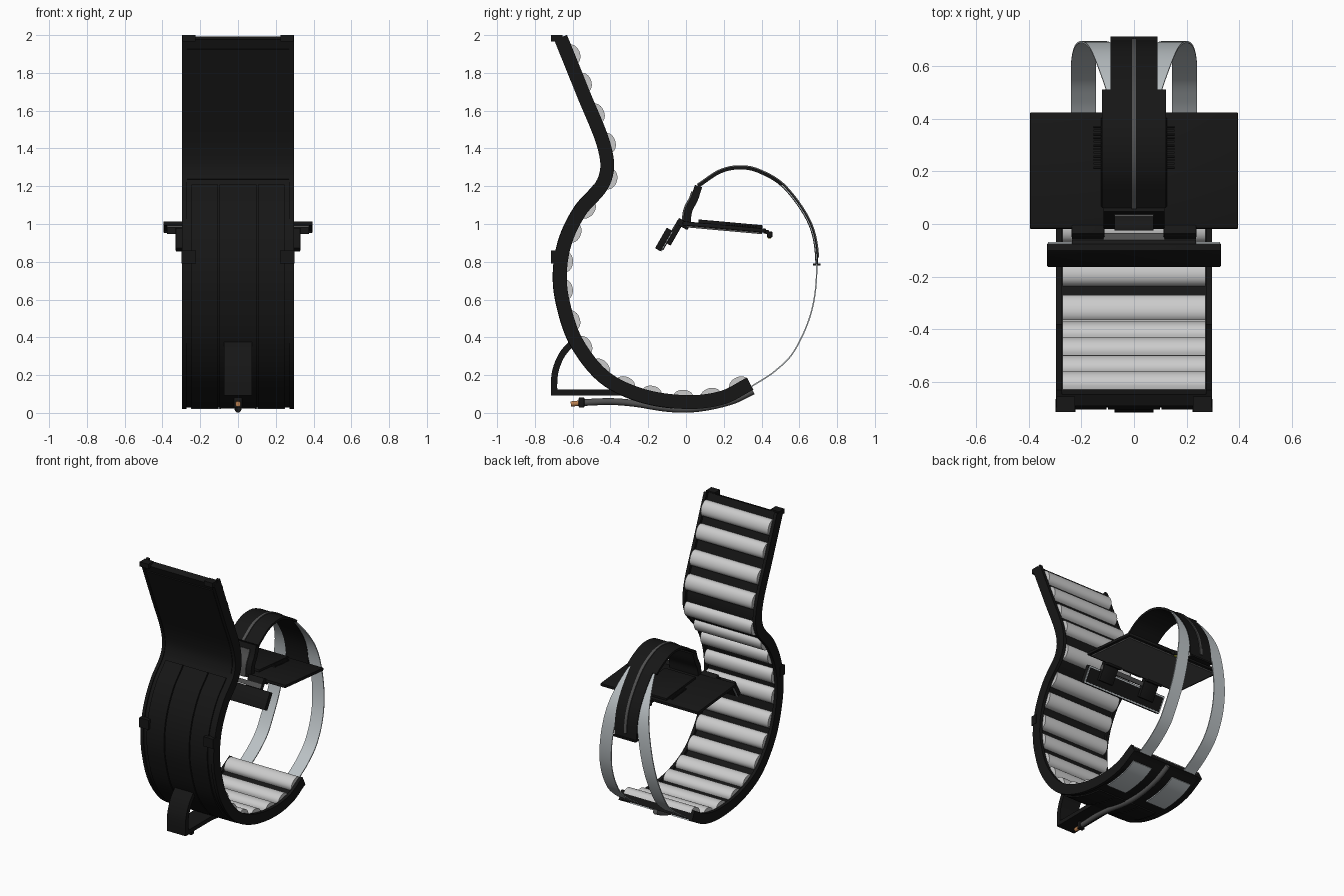
import bpy, bmesh, math
from mathutils import Vector

if "Cube" in bpy.data.objects:
    bpy.data.objects.remove(bpy.data.objects["Cube"])


def mat(name, c):
    m = bpy.data.materials.new(name)
    m.diffuse_color = (*c, 1)
    m.use_nodes = True
    m.node_tree.nodes["Principled BSDF"].inputs["Base Color"].default_value = m.diffuse_color
    return m


BLACK = mat("black", (0.008, 0.008, 0.008))
DARK = mat("dark_grey", (0.08, 0.08, 0.08))
SILVER = mat("silver", (0.5, 0.54, 0.56))
COPPER = mat("copper", (0.5, 0.22, 0.08))
YELLOW = mat("yellow", (0.8, 0.8, 0.02))


def finish(name, bm, m):
    bmesh.ops.recalc_face_normals(bm, faces=bm.faces)
    me = bpy.data.meshes.new(name)
    bm.to_mesh(me)
    bm.free()
    ob = bpy.data.objects.new(name, me)
    bpy.context.collection.objects.link(ob)
    if m:
        me.materials.append(m)
    return ob


def smooth_path(pts, n):
    """Evenly spaced points on a Catmull-Rom curve through (y, z) points."""
    p = [Vector(q) for q in pts]
    p = [2 * p[0] - p[1]] + p + [2 * p[-1] - p[-2]]
    fine = []
    for i in range(1, len(p) - 2):
        a, b, c, d = p[i - 1:i + 3]
        for k in range(20):
            t = k / 20
            fine.append(0.5 * (2 * b + (c - a) * t + (2 * a - 5 * b + 4 * c - d) * t * t
                               + (3 * b - a - 3 * c + d) * t ** 3))
    fine.append(p[-2])
    acc = [0]
    for a, b in zip(fine, fine[1:]):
        acc.append(acc[-1] + (b - a).length)
    out, j = [], 0
    for k in range(n + 1):
        s = acc[-1] * k / n
        while j < len(fine) - 2 and acc[j + 1] < s:
            j += 1
        out.append(fine[j].lerp(fine[j + 1], (s - acc[j]) / (acc[j + 1] - acc[j])))
    return out


def frame(path, i):
    """Tangent and inward normal at a path point."""
    t = (path[min(i + 1, len(path) - 1)] - path[max(i - 1, 0)]).normalized()
    return t, Vector((-t.y, t.x))


def band(name, path, xs, o0, o1, m, i0=0, i1=None):
    """Rectangular strip along a path; xs is (x0, x1) or a function of 0..1."""
    bm = bmesh.new()
    rings = []
    i1 = len(path) - 1 if i1 is None else i1
    for i in range(i0, i1 + 1):
        n = frame(path, i)[1]
        x0, x1 = xs(i / (len(path) - 1)) if callable(xs) else xs
        rings.append([bm.verts.new((x, *(path[i] + n * o)))
                      for x, o in ((x0, o0), (x1, o0), (x1, o1), (x0, o1))])
    for a, b in zip(rings, rings[1:]):
        for k in range(4):
            bm.faces.new((a[k], a[(k + 1) % 4], b[(k + 1) % 4], b[k]))
    bm.faces.new(rings[0])
    bm.faces.new(rings[-1])
    return finish(name, bm, m)


def box(name, c, size, m, rot=0, bevel=0):
    bm = bmesh.new()
    bmesh.ops.create_cube(bm, size=1)
    bmesh.ops.scale(bm, vec=size, verts=bm.verts)
    if bevel:
        bmesh.ops.bevel(bm, geom=bm.edges[:], offset=bevel, segments=2, affect='EDGES', profile=0.5)
    ob = finish(name, bm, m)
    ob.location = c
    ob.rotation_euler.x = rot
    return ob


def tube(name, pts, r, m):
    cu = bpy.data.curves.new(name, 'CURVE')
    cu.dimensions = '3D'
    cu.bevel_depth = r
    cu.bevel_resolution = 4
    cu.use_fill_caps = True
    sp = cu.splines.new('POLY')
    sp.points.add(len(pts) - 1)
    for p, q in zip(sp.points, pts):
        p.co = (0, q[0], q[1], 1)
    ob = bpy.data.objects.new(name, cu)
    bpy.context.collection.objects.link(ob)
    cu.materials.append(m)


# Lounger shell: plate, side rails and raised back panels
shell = smooth_path([(-0.695, 1.975), (-0.58, 1.69), (-0.465, 1.40), (-0.465, 1.24), (-0.587, 1.09),
                     (-0.667, 0.93), (-0.70, 0.757), (-0.685, 0.58), (-0.61, 0.36), (-0.455, 0.165),
                     (-0.243, 0.06), (0, 0.024), (0.2, 0.048), (0.355, 0.125)], 160)
band("shell_plate", shell, (-0.28, 0.28), 0.004, 0.05, BLACK)
i_panel = next(i for i, p in enumerate(shell) if p.y < 1.22)
for x0, x1 in ((-0.245, -0.105), (-0.098, 0.098), (0.105, 0.245)):
    band("back_panel", shell, (x0, x1), -0.005, 0.01, BLACK, i_panel, 135)
band("head_panel", shell, (-0.27, 0.27), -0.003, 0.01, BLACK, 3, i_panel - 2)
for s in (-1, 1):
    band("side_rail", shell, sorted((s * 0.273, s * 0.296)), -0.003, 0.07, BLACK)
    band("underside_panel", shell, sorted((s * 0.09, s * 0.25)), -0.004, 0.01, SILVER, 140, 156)
    box("top_clip", (s * 0.26, -0.685, 1.983), (0.07, 0.06, 0.034), BLACK)
    box("rear_clip", (s * 0.26, -0.69, 0.825), (0.076, 0.05, 0.07), BLACK)

# Roll cushions along the inside of the shell
COUNT = 17
for k in range(COUNT):
    i = round((0.036 + 0.943 * k / (COUNT - 1)) * 160)
    t, n = frame(shell, i)
    bm = bmesh.new()
    prof = []
    for j in range(13):
        a = math.pi * j / 12
        prof.append(shell[i] + t * (-0.056 * math.cos(a)) + n * (0.048 + 0.05 * math.sin(a) ** 0.8))
    f = bm.faces.new([bm.verts.new((-0.272, *p)) for p in prof])
    ext = bmesh.ops.extrude_face_region(bm, geom=[f])
    bmesh.ops.translate(bm, vec=(0.544, 0, 0),
                        verts=[v for v in ext["geom"] if isinstance(v, bmesh.types.BMVert)])
    bm.faces.new([v for v in f.verts]) if not f.is_valid else None
    finish("cushion", bm, mat("cushion", (0.62, 0.62, 0.62)) if k == 0 else bpy.data.materials["cushion"])

# Overhead arch: two silver straps that converge under a black spine
arch = smooth_path([(0.34, 0.135), (0.47, 0.22), (0.577, 0.333), (0.667, 0.545), (0.692, 0.783), (0.656, 0.995),
                    (0.524, 1.19), (0.392, 1.275), (0.286, 1.297), (0.18, 1.275), (0.065, 1.20)], 100)


def strap_x(s):
    def f(t):
        outer = 0.24 - 0.17 * max(0, (t - 0.2) / 0.6) ** 1.6 * (1 if t < 0.8 else 0) if t < 0.8 else 0.07
        return tuple(sorted((s * outer, s * max(0.005, outer - 0.095))))
    return f


for s in (-1, 1):
    band("arch_strap", arch, strap_x(s), -0.003, 0.004, SILVER)
i_low = next(i for i, p in enumerate(arch) if p.y > 0.77)
i_wide = next(i for i, p in enumerate(arch) if p.y > 1.2)
band("arch_spine_lower", arch, (-0.09, 0.09), -0.008, 0.007, BLACK, i_low, i_wide)
band("arch_spine_upper", arch, (-0.122, 0.122), -0.008, 0.008, BLACK, i_wide)
band("spine_ridge", arch, (-0.01, 0.01), -0.014, 0.0, DARK, i_low + 2)
box("spine_end_block", (0, 0.692, 0.785), (0.18, 0.04, 0.012), BLACK)

# Neck from the arch down to the desk
neck = smooth_path([(0.068, 1.2), (0.045, 1.13), (0.015, 1.07), (0.005, 0.99)], 12)
band("neck", neck, (-0.115, 0.115), -0.022, 0.018, BLACK)
band("neck_tongue", neck, (-0.075, 0.075), -0.03, -0.015, DARK, 2)

# Desk with keyboard, grey underside and front knob
TILT = -0.09
box("desk", (0, 0.203, 0.984), (0.79, 0.444, 0.022), BLACK, TILT, 0.004)
box("desk_underside", (0, 0.203, 0.970), (0.75, 0.40, 0.012), DARK, TILT)
box("keyboard", (0, 0.235, 1.0), (0.25, 0.34, 0.018), BLACK, TILT, 0.003)
for s in (-1, 1):
    for k in range(12):
        y = 0.215 + k * 0.014
        box("desk_rib", (s * 0.138, y, 0.998 - (y - 0.203) * 0.09), (0.03, 0.007, 0.014), BLACK, TILT)
box("desk_knob_arm", (0, 0.425, 0.958), (0.06, 0.03, 0.02), BLACK, TILT)
box("desk_knob", (0, 0.443, 0.944), (0.06, 0.03, 0.034), BLACK, 0, 0.008)
box("knob_lamp", (0, 0.443, 0.926), (0.03, 0.016, 0.006), YELLOW)

# Screen bar hung in front of the desk
ST = -0.52
sc = Vector((0, -0.118, 0.918))
yd = Vector((0, math.cos(ST), math.sin(ST)))
box("screen_body", sc, (0.66, 0.034, 0.125), BLACK, ST, 0.003)
box("screen_rim", sc + yd * 0.019, (0.655, 0.006, 0.12), SILVER, ST)
box("screen_back", sc + yd * 0.022, (0.635, 0.008, 0.1), BLACK, ST)
for s in (-1, 1):
    box("screen_arm", (s * 0.175, -0.062, 0.955), (0.12, 0.035, 0.14), BLACK, ST, 0.004)
    box("hinge_block", (s * 0.175, -0.015, 1.0), (0.125, 0.07, 0.035), BLACK, ST, 0.005)
box("hinge_bar", (0, -0.055, 0.975), (0.47, 0.03, 0.03), DARK, ST)

# Rear foot: curved upright and flat bar
foot = smooth_path([(-0.6, 0.375), (-0.655, 0.31), (-0.688, 0.235), (-0.698, 0.17), (-0.698, 0.095)], 16)
band("foot_upright", foot, (-0.075, 0.075), -0.017, 0.017, BLACK)
box("foot_bar", (0, -0.53, 0.108), (0.15, 0.37, 0.03), BLACK)

# Cable under the shell with plug
cable = smooth_path([(-0.54, 0.055), (-0.4, 0.06), (-0.27, 0.05), (-0.12, 0.026), (0, 0.019),
                     (0.12, 0.032), (0.25, 0.065), (0.355, 0.115)], 40)
tube("cable", cable, 0.018, DARK)
box("plug", (0, -0.553, 0.055), (0.045, 0.03, 0.055), BLACK, 0, 0.006)
tube("plug_tip", [(-0.61, 0.047), (-0.56, 0.052)], 0.014, COPPER)

bpy.ops.object.select_all(action='SELECT')
for ob in bpy.context.selected_objects:
    if ob.type == 'MESH':
        bpy.context.view_layer.objects.active = ob
    else:
        ob.select_set(False)
bpy.ops.object.shade_smooth_by_angle(angle=math.radians(35))
